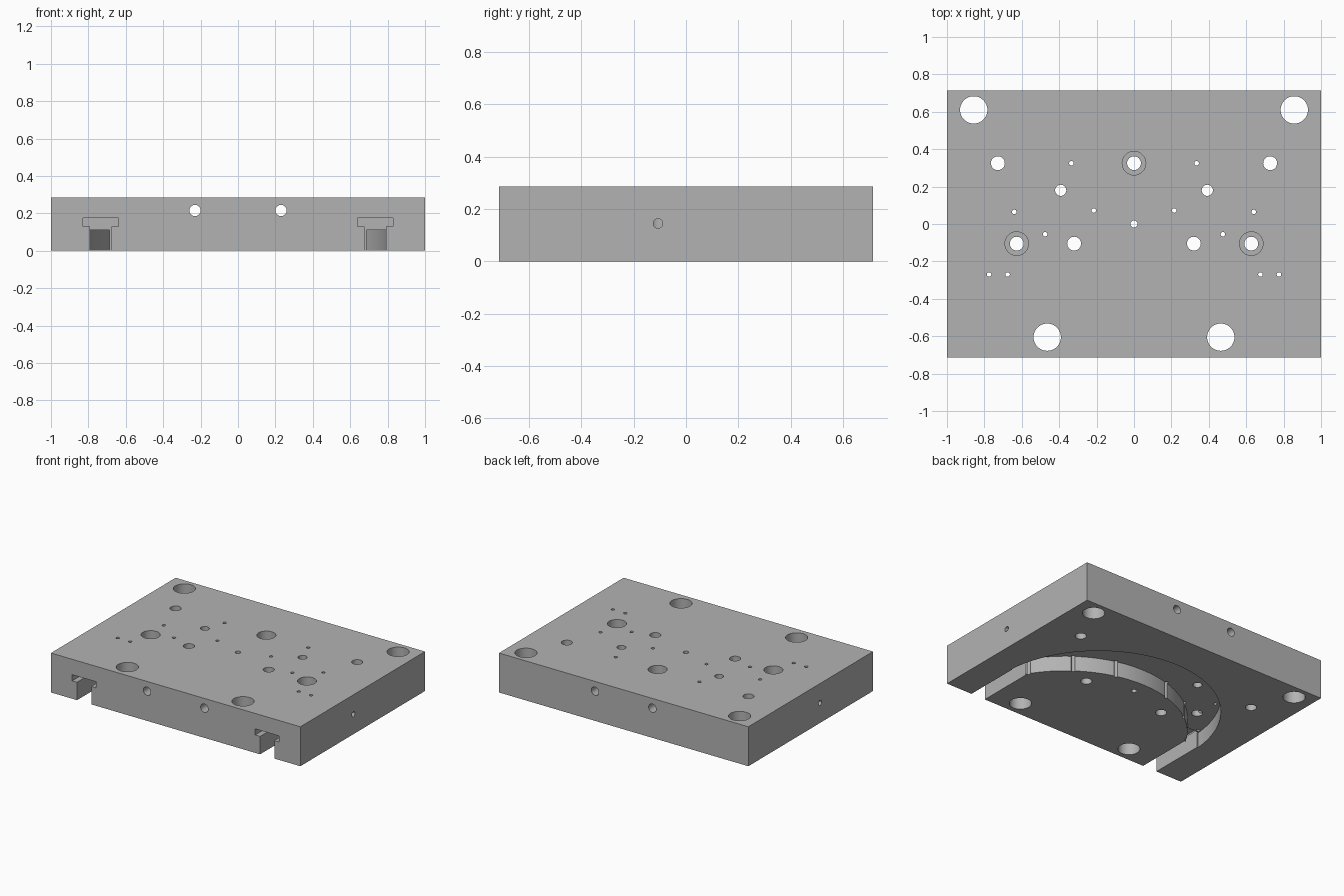
import bpy, bmesh, math
from mathutils import Matrix, Vector

if "Cube" in bpy.data.objects:
    bpy.data.objects.remove(bpy.data.objects["Cube"])

HALF_Y, HEIGHT = 0.714, 0.286


def add_box(bm, lo, hi):
    lo, hi = Vector(lo), Vector(hi)
    bmesh.ops.create_cube(bm, size=1, matrix=Matrix.Translation((lo + hi) / 2)
                          @ Matrix.Diagonal((hi - lo).to_4d()))


def add_rod(bm, start, end, radius, sides=32):
    a, b = Vector(start), Vector(end)
    turn = (b - a).to_track_quat('Z', 'Y').to_matrix().to_4x4()
    bmesh.ops.create_cone(bm, cap_ends=True, segments=sides, radius1=radius,
                          radius2=radius, depth=(b - a).length,
                          matrix=Matrix.Translation((a + b) / 2) @ turn)


def finish(bm, name):
    bmesh.ops.recalc_face_normals(bm, faces=bm.faces)
    mesh = bpy.data.meshes.new(name)
    bm.to_mesh(mesh)
    bm.free()
    obj = bpy.data.objects.new(name, mesh)
    bpy.context.collection.objects.link(obj)
    return obj


def mirrored(x):
    return (x, -x) if x else (0,)


# Base plate
bm = bmesh.new()
add_box(bm, (-1, -HALF_Y, 0), (1, HALF_Y, HEIGHT))
plate = finish(bm, "mounting_plate")

steel = bpy.data.materials.new("steel_grey")
steel.use_nodes = True
colour = (0.45, 0.45, 0.45, 1)
steel.diffuse_color = colour
steel.node_tree.nodes["Principled BSDF"].inputs["Base Color"].default_value = colour
plate.data.materials.append(steel)

cutters = []

# Vertical through holes: radius -> positions, mirrored left and right
HOLES = {
    0.073: [(0.857, 0.61), (0.464, -0.605)],
    0.037: [(0.728, 0.325), (0, 0.325), (0.627, -0.105), (0.32, -0.105)],
    0.03: [(0.392, 0.18)],
    0.019: [(0, 0)],
    0.012: [(0.335, 0.325), (0.64, 0.065), (0.215, 0.072),
            (0.475, -0.055), (0.775, -0.27), (0.676, -0.27)],
}
bm = bmesh.new()
for radius, spots in HOLES.items():
    for px, y in spots:
        for x in mirrored(px):
            add_rod(bm, (x, y, -0.1), (x, y, 0.4), radius, 48 if radius > 0.05 else 32)
cutters.append(finish(bm, "through_hole_cutter"))

# Counterbores from the top
bm = bmesh.new()
for px, y in [(0, 0.325), (0.627, -0.105)]:
    for x in mirrored(px):
        add_rod(bm, (x, y, 0.17), (x, y, 0.4), 0.063, 48)
cutters.append(finish(bm, "counterbore_cutter"))

# Long channels front to back, and short side ports into the bolt holes
bm = bmesh.new()
for s in (1, -1):
    add_rod(bm, (s * 0.23, -0.9, 0.215), (s * 0.23, 0.9, 0.215), 0.03)
    add_rod(bm, (s * 0.627, -0.107, 0.145), (s * 1.2, -0.107, 0.145), 0.018)
cutters.append(finish(bm, "cross_channel_cutter"))

# T slots opening at the front: narrow neck, wide head
for name, half, low, high in [("slot_neck_cutter", 0.057, -0.1, 0.15),
                              ("slot_head_cutter", 0.096, 0.13, 0.174)]:
    bm = bmesh.new()
    for s in (1, -1):
        add_box(bm, (s * 0.734 - half, -0.9, low), (s * 0.734 + half, -0.29, high))
    cutters.append(finish(bm, name))

# Crescent groove in the underside, between two equal offset arcs
ARC_R, GROOVE_END, STEPS = 0.8, -0.3, 64


def arc(centre_y):
    a = math.asin((GROOVE_END - centre_y) / ARC_R)
    angles = [a + (math.pi - 2 * a) * i / STEPS for i in range(STEPS + 1)]
    return [(ARC_R * math.cos(t), centre_y + ARC_R * math.sin(t)) for t in angles]


bm = bmesh.new()
outline = arc(-0.36) + arc(-0.70)[::-1]
face = bm.faces.new([bm.verts.new((x, y, -0.1)) for x, y in outline])
ring = bmesh.ops.extrude_face_region(bm, geom=[face])
bmesh.ops.translate(bm, vec=(0, 0, 0.21),
                    verts=[v for v in ring["geom"] if isinstance(v, bmesh.types.BMVert)])
cutters.append(finish(bm, "crescent_groove_cutter"))

# Cut the plate and discard the cutters
bpy.ops.object.select_all(action='DESELECT')
bpy.context.view_layer.objects.active = plate
plate.select_set(True)
for cutter in cutters:
    cutter.hide_render = True
    mod = plate.modifiers.new(cutter.name, 'BOOLEAN')
    mod.operation, mod.solver, mod.object = 'DIFFERENCE', 'EXACT', cutter
    bpy.ops.object.modifier_apply(modifier=mod.name)
    bpy.data.objects.remove(cutter)

bpy.ops.object.shade_smooth_by_angle(angle=math.radians(30))
